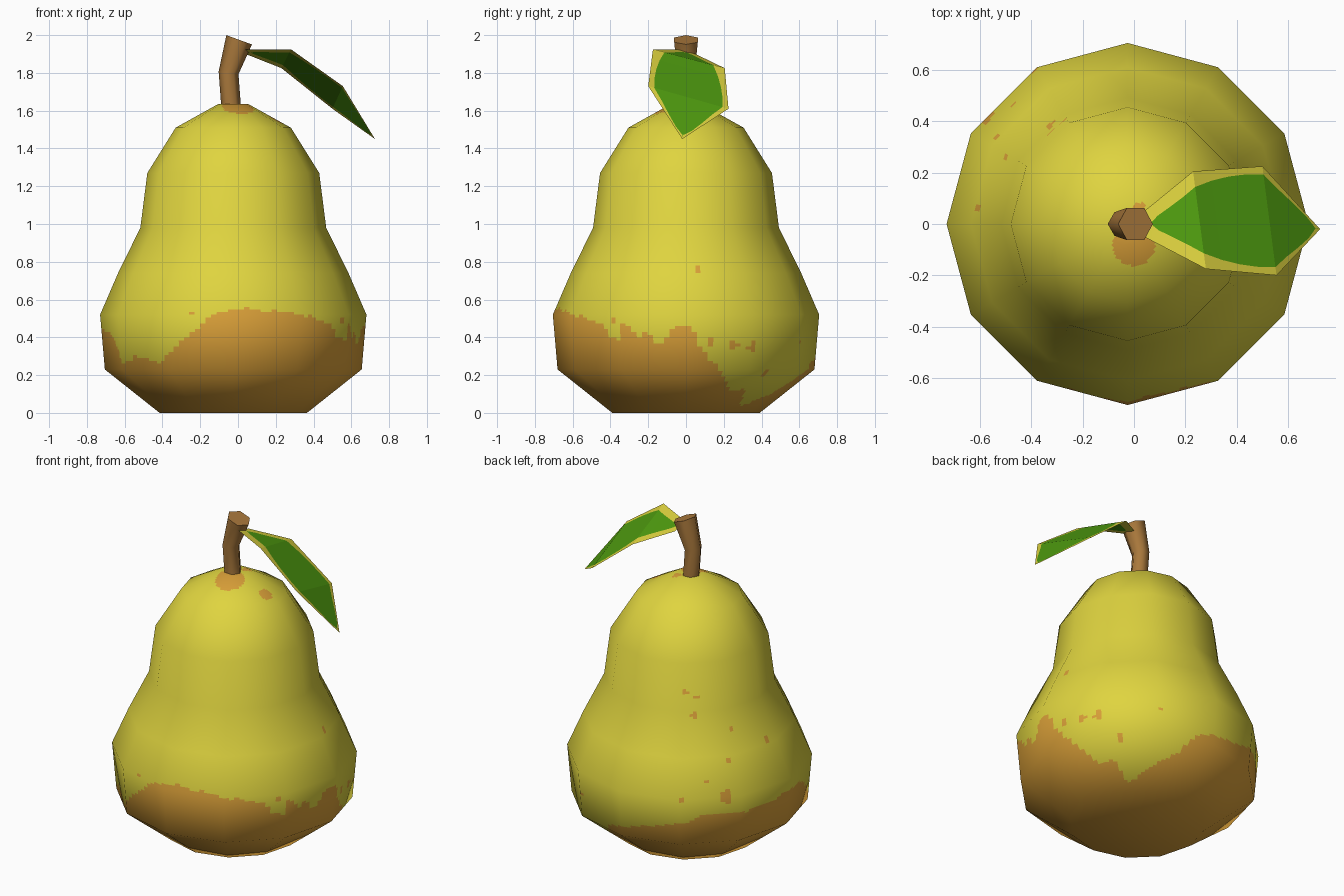
import bpy, bmesh, math
from mathutils import Vector

if "Cube" in bpy.data.objects:
    bpy.data.objects.remove(bpy.data.objects["Cube"])


def material(name, rgb):
    m = bpy.data.materials.new(name)
    m.diffuse_color = (*rgb, 1)
    m.use_nodes = True
    m.node_tree.nodes["Principled BSDF"].inputs["Base Color"].default_value = m.diffuse_color
    return m


YELLOW = material("pear yellow", (0.74, 0.66, 0.05))
ORANGE = material("ripe orange", (0.70, 0.35, 0.04))
GREEN = material("leaf green", (0.08, 0.34, 0.005))
BROWN = material("stem brown", (0.40, 0.19, 0.045))


def make(name, verts, faces, mats):
    me = bpy.data.meshes.new(name)
    me.from_pydata(verts, [], faces)
    for m in mats:
        me.materials.append(m)
    ob = bpy.data.objects.new(name, me)
    bpy.context.collection.objects.link(ob)
    return ob


def lerp_table(table, a):
    for (a0, v0), (a1, v1) in zip(table, table[1:]):
        if a0 <= a <= a1:
            return v0 + (v1 - v0) * (a - a0) / (a1 - a0)
    return table[-1][1]


# --- Pear body: 12-sided lathe, facets finely split so colours can be assigned
CX, SIDES, SUB, STEP = -0.025, 12, 12, 0.015
PROFILE = [(0.004, 0), (0.39, 0), (0.68, 0.23), (0.705, 0.52), (0.61, 0.74), (0.492, 0.98),
           (0.455, 1.27), (0.305, 1.51), (0.08, 1.635), (0.004, 1.625)]

seg_n = [Vector((z1 - z0, r0 - r1)).normalized()
         for (r0, z0), (r1, z1) in zip(PROFILE, PROFILE[1:])]
pt_n = [seg_n[0]] + [(a + b).normalized() for a, b in zip(seg_n, seg_n[1:])] + [seg_n[-1]]

rows = []
for i in range(len(PROFILE) - 1):
    p0, p1 = Vector(PROFILE[i]), Vector(PROFILE[i + 1])
    n = 4 if i == 0 else max(1, round((p1 - p0).length / STEP))
    rows += [(p0.lerp(p1, k / n), pt_n[i].lerp(pt_n[i + 1], k / n)) for k in range(n)]
rows.append((Vector(PROFILE[-1]), pt_n[-1]))

dirs = []
for s in range(SIDES):
    a, b = (Vector((math.cos(t * math.tau / SIDES), math.sin(t * math.tau / SIDES)))
            for t in (s, s + 1))
    dirs += [a.lerp(b, k / SUB) for k in range(SUB)]

N = len(dirs)
verts, normals, faces = [], [], []
for p, n in rows:
    for d in dirs:
        verts.append((CX + d.x * p.x, d.y * p.x, p.y))
        normals.append(Vector((d.x * n.x, d.y * n.x, n.y)).normalized())
for r in range(len(rows) - 1):
    for c in range(N):
        e = (c + 1) % N
        faces.append((r * N + c, r * N + e, (r + 1) * N + e, (r + 1) * N + c))
faces.append(tuple(reversed(range(N))))
faces.append(tuple(range((len(rows) - 1) * N, len(rows) * N)))
body = make("pear_body", verts, faces, [YELLOW, ORANGE])

# Ragged upper edge of the orange base: (direction in degrees, height)
EDGE = [(0, .46), (3, .45), (5, .37), (9, .32), (14, .25), (21, .16), (27, .12), (36, .12),
        (41, .05), (48, .04), (55, .08), (71, .15), (82, .26), (90, .29), (110, .34),
        (125, .38), (135, .42), (150, .41), (165, .41), (180, .44), (195, .42), (205, .35),
        (212, .25), (219, .31), (226, .28), (233, .26), (247, .38), (255, .47), (264, .53),
        (272, .55), (289, .54), (307, .51), (319, .47), (324, .40), (329, .39), (331, .48),
        (335, .46), (338, .38), (342, .45), (346, .37), (350, .37), (354, .45), (360, .46)]
# Orange freckles: (direction, height, radius)
SPOTS = [(11, .38, .026), (22, .36, .026), (31, .35, .03), (41, .21, .026), (6, .76, .016),
         (340, .53, .013), (251, .53, .014), (326, .49, .022), (62, .38, .016),
         (122, 1.10, .016), (130, 1.06, .014), (128, .96, .018), (152, .87, .015),
         (174, .76, .024), (146, .71, .015), (134, .61, .014), (121, .52, .014),
         (143, .52, .04), (357, 1.55, .04)]
RADII = [(z, r) for r, z in PROFILE[1:-1]]
centres = [(Vector((0, -.08, 1.61)), .085), (Vector((.02, .06, 1.63)), .025)]
for az, z, rad in SPOTS:
    t, r = math.radians(az), lerp_table(RADII, z) * 0.98
    centres.append((Vector((CX + r * math.cos(t), r * math.sin(t), z)), rad))

for f in body.data.polygons:
    f.use_smooth = True
    c = f.center
    az = math.degrees(math.atan2(c.y, c.x - CX)) % 360
    edge = lerp_table(EDGE, az) + 0.008 * math.sin(az * 0.7) * math.sin(az * 0.31 + 1)
    if c.z < edge or any((c - q).length < rad for q, rad in centres):
        f.material_index = 1
body.data.normals_split_custom_set_from_vertices(normals)

# --- Stem: bent six-sided tube, (x, z, radius, tilt)
RINGS = [(-0.035, 1.60, 0.052, -4), (-0.05, 1.80, 0.053, 8), (0.006, 1.975, 0.072, 20)]
verts, faces = [], []
for x, z, r, tilt in RINGS:
    t = math.radians(tilt)
    for k in range(6):
        a = k * math.tau / 6
        u = r * math.cos(a)
        verts.append((x + u * math.cos(t), r * math.sin(a), z - u * math.sin(t)))
for r in range(2):
    for k in range(6):
        e = (k + 1) % 6
        faces.append((r * 6 + k, r * 6 + e, r * 6 + 6 + e, r * 6 + 6 + k))
faces += [tuple(range(5, -1, -1)), tuple(range(12, 18))]
stem = make("stem", verts, faces, [BROWN])
bpy.context.view_layer.objects.active = stem
stem.select_set(True)
bpy.ops.object.shade_smooth_by_angle(angle=math.radians(65))

# --- Leaf: single twisted sheet with a green centre and yellow margin
TIP = (0.725, -0.02, 1.45)
BACK = [Vector(p) for p in ((.04, .05, 1.90), (.23, .205, 1.825), (.50, .225, 1.61), TIP)]
FRONT = [Vector(p) for p in ((.04, -.05, 1.925), (.28, -.175, 1.925), (.555, -.20, 1.73), TIP)]
# (position along the leaf, green share of the width)
GREEN_SHARE = [(0, 0), (.12, .03), (.25, .33), (.5, .5), (.75, .6), (1, .68), (1.25, .79),
               (1.5, .85), (1.75, .87), (2, .85), (2.25, .83), (2.5, .84), (2.75, .8),
               (2.87, .4), (2.9, .05), (3, 0)]
verts, faces, cols = [], [], []
for t, g in GREEN_SHARE:
    i = min(int(t), 2)
    a, b = FRONT[i].lerp(FRONT[i + 1], t - i), BACK[i].lerp(BACK[i + 1], t - i)
    verts += [a.lerp(b, s) for s in (0, .5 - g / 2, .5 + g / 2, 1)]
for r in range(len(GREEN_SHARE) - 1):
    for c in range(3):
        k = r * 4 + c
        faces.append((k, k + 4, k + 5, k + 1))
        cols.append(1 if c == 1 else 0)
leaf = make("leaf", verts, faces, [YELLOW, GREEN])
for f, m in zip(leaf.data.polygons, cols):
    f.material_index = m
bm = bmesh.new()
bm.from_mesh(leaf.data)
bmesh.ops.remove_doubles(bm, verts=bm.verts, dist=0.0005)
bm.to_mesh(leaf.data)
bm.free()
